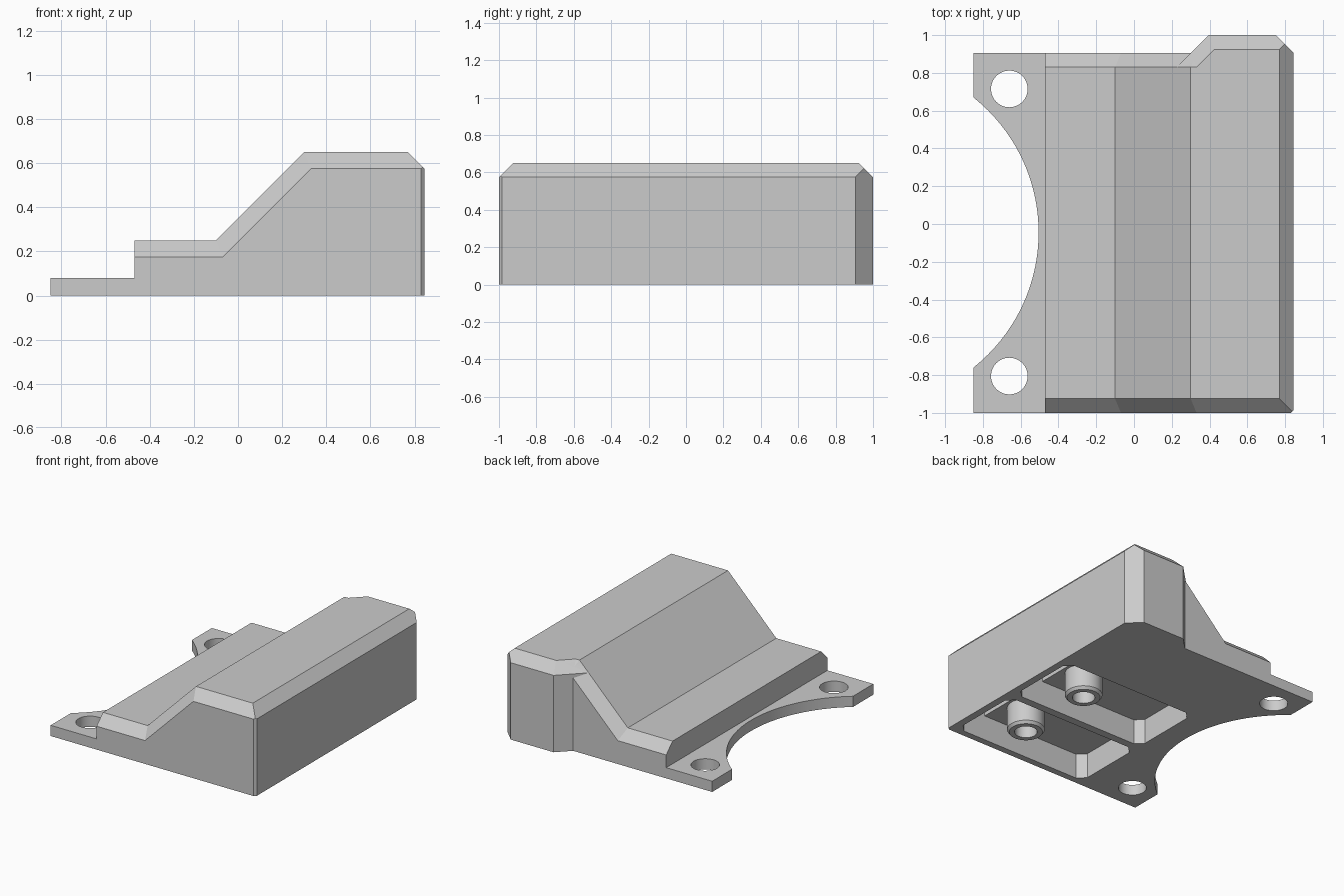
import bpy, bmesh, math
from mathutils import Vector

old = bpy.data.objects.get("Cube")
if old:
    bpy.data.objects.remove(old, do_unlink=True)

grey = bpy.data.materials.new("light_grey")
grey.use_nodes = True
grey.diffuse_color = (0.6, 0.6, 0.6, 1)
grey.node_tree.nodes["Principled BSDF"].inputs["Base Color"].default_value = (0.6, 0.6, 0.6, 1)


def finish(name, bm):
    bmesh.ops.recalc_face_normals(bm, faces=bm.faces)
    mesh = bpy.data.meshes.new(name)
    bm.to_mesh(mesh)
    bm.free()
    mesh.materials.append(grey)
    obj = bpy.data.objects.new(name, mesh)
    bpy.context.collection.objects.link(obj)
    return obj


def plane(x, y, z, d):
    """Half space x*X + y*Y + z*Z <= d, normalised."""
    n = Vector((x, y, z))
    return n.normalized(), d / n.length


def chamfer(a, b, size=0.075):
    """Plane that bevels the edge between two half spaces."""
    n = a[0] + b[0]
    return n.normalized(), (a[1] + b[1] - size) / n.length


def convex(name, planes):
    """Solid left after cutting a large block by half spaces."""
    bm = bmesh.new()
    bmesh.ops.create_cube(bm, size=8)
    for n, d in planes:
        geom = bm.verts[:] + bm.edges[:] + bm.faces[:]
        cut = bmesh.ops.bisect_plane(bm, geom=geom, dist=1e-5, plane_co=n * d,
                                     plane_no=n, clear_outer=True)["geom_cut"]
        edges = [e for e in cut if isinstance(e, bmesh.types.BMEdge)]
        if edges:
            bmesh.ops.holes_fill(bm, edges=edges)
    return finish(name, bm)


def box_planes(x0, x1, y0, y1, z0, z1):
    return [plane(-1, 0, 0, -x0), plane(1, 0, 0, x1), plane(0, -1, 0, -y0),
            plane(0, 1, 0, y1), plane(0, 0, -1, -z0), plane(0, 0, 1, z1)]


def cylinder(name, x, y, r, z0, z1, segments=48):
    bm = bmesh.new()
    bmesh.ops.create_cone(bm, cap_ends=True, segments=segments, radius1=r, radius2=r, depth=z1 - z0)
    bmesh.ops.translate(bm, verts=bm.verts, vec=(x, y, (z0 + z1) / 2))
    return finish(name, bm)


def combine(target, other, operation):
    mod = target.modifiers.new("join", "BOOLEAN")
    mod.operation = operation
    mod.solver = "EXACT"
    mod.object = other
    bpy.context.view_layer.objects.active = target
    bpy.ops.object.modifier_apply(modifier=mod.name)
    bpy.data.objects.remove(other, do_unlink=True)


# Shared sides of the housing
bottom = plane(0, 0, -1, 0)
front = plane(0, -1, 0, 1)
back = plane(0, 1, 0, 0.905)
far_back = plane(0, 1, 0, 1)
left_side = plane(1, 0, 0, 0.845)
top = plane(0, 0, 1, 0.65)
step_top = plane(0, 0, 1, 0.25)
slope = plane(-1, 0, 1, 0.35)
diagonal = plane(-1, 1, 0, 0.605)
front_corner = plane(1, -1, 0, 1.83)
back_corner = plane(1, 1, 0, 1.75)

# Housing: sloped block, block with the rear bulge, low step and mounting flange
ramp = [bottom, front, left_side, top, slope, front_corner, chamfer(top, front),
        chamfer(slope, front), chamfer(top, left_side)]
housing = convex("housing", ramp + [back, chamfer(top, back), chamfer(slope, back)])
bulge = convex("rear_bulge", ramp + [far_back, diagonal, back_corner,
                                     chamfer(top, far_back), chamfer(top, diagonal)])
step = convex("low_step", [bottom, front, back, step_top, plane(-1, 0, 0, 0.47),
                           plane(1, 0, 0, 0.3), chamfer(step_top, front), chamfer(step_top, back)])
flange = convex("flange", box_planes(-0.85, -0.3, -1, 0.905, 0, 0.08))
for part in (bulge, step, flange):
    combine(housing, part, "UNION")

# Round cutout and screw holes in the flange
combine(housing, cylinder("arc_cutter", -1.418, -0.045, 0.913, -0.2, 0.5, 160), "DIFFERENCE")
for y in (0.715, -0.805):
    combine(housing, cylinder("hole_cutter", -0.66, y, 0.097, -0.2, 0.5), "DIFFERENCE")

# Underside pockets with clipped corners, a deep end and a hollow post each
for side, y in (("front", -0.67), ("rear", -0.05)):
    corners = [plane(sx, sy, 0, sx * 0.23 + sy * y + 0.56 + 0.28 - 0.055)
               for sx in (-1, 1) for sy in (-1, 1)]
    for x0, z1 in ((-0.33, 0.19), (0.55, 0.5)):
        cutter = convex("pocket_cutter",
                        box_planes(x0, 0.79, y - 0.28, y + 0.28, -0.2, z1) + corners)
        combine(housing, cutter, "DIFFERENCE")
    post_y = y - 0.015
    combine(housing, cylinder("bore_cutter", 0.4, post_y, 0.078, -0.2, 0.4), "DIFFERENCE")

    bm = bmesh.new()
    profile = [(0.078, 0.195), (0.078, 0), (0.115, 0), (0.13, 0.02), (0.13, 0.195)]
    verts = [bm.verts.new((r, 0, z)) for r, z in profile]
    edges = [bm.edges.new((a, b)) for a, b in zip(verts, verts[1:])]
    bmesh.ops.spin(bm, geom=verts + edges, cent=(0, 0, 0), axis=(0, 0, 1),
                   angle=math.tau, steps=48, use_merge=True)
    bmesh.ops.remove_doubles(bm, verts=bm.verts, dist=1e-4)
    bmesh.ops.translate(bm, verts=bm.verts, vec=(0.4, post_y, 0))
    finish(side + "_post", bm)

# Smooth round walls, keep the bevels crisp
bpy.ops.object.select_all(action="DESELECT")
for name in ("housing", "front_post", "rear_post"):
    bpy.data.objects[name].select_set(True)
bpy.context.view_layer.objects.active = housing
bpy.ops.object.shade_smooth_by_angle(angle=math.radians(20))
